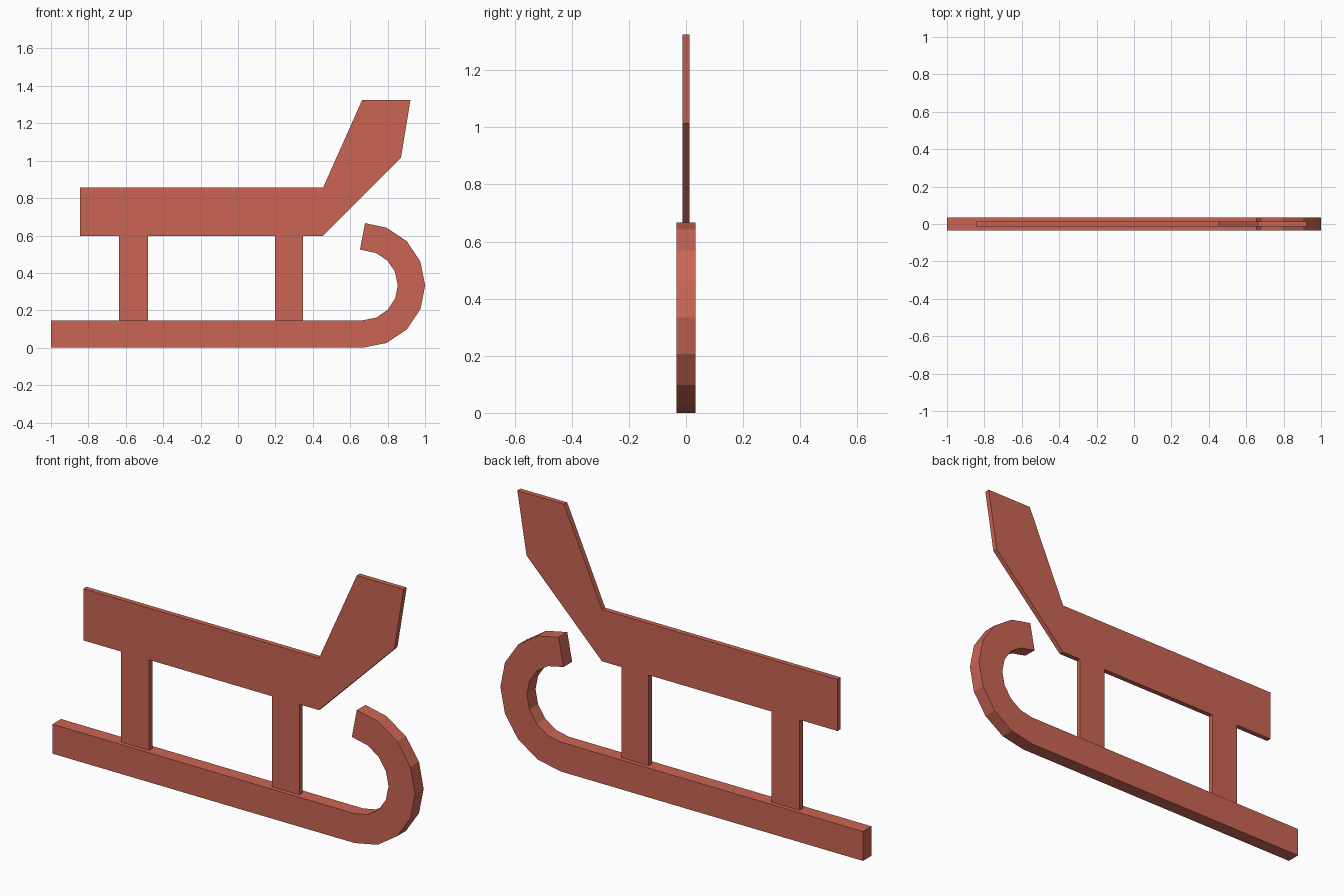
import bpy, bmesh, math

if "Cube" in bpy.data.objects:
    bpy.data.objects.remove(bpy.data.objects["Cube"])

red = bpy.data.materials.new("sled_red")
red.diffuse_color = (0.6, 0.13, 0.09, 1)
red.use_nodes = True
red.node_tree.nodes["Principled BSDF"].inputs["Base Color"].default_value = red.diffuse_color


def extrude_profile(name, outline, thickness):
    """Extrude a closed XZ outline symmetrically about y = 0."""
    bm = bmesh.new()
    h = thickness / 2
    face = bm.faces.new([bm.verts.new((x, -h, z)) for x, z in outline])
    new = bmesh.ops.extrude_face_region(bm, geom=[face])["geom"]
    verts = [v for v in new if isinstance(v, bmesh.types.BMVert)]
    bmesh.ops.translate(bm, verts=verts, vec=(0, thickness, 0))
    # Keep the back cap and restore the front cap if the extrusion removed it
    bmesh.ops.holes_fill(bm, edges=[e for e in bm.edges if e.is_boundary], sides=0)
    bmesh.ops.triangulate(bm, faces=[f for f in bm.faces if len(f.verts) > 4])
    bmesh.ops.recalc_face_normals(bm, faces=bm.faces)
    mesh = bpy.data.meshes.new(name)
    bm.to_mesh(mesh)
    bm.free()
    mesh.materials.append(red)
    obj = bpy.data.objects.new(name, mesh)
    bpy.context.collection.objects.link(obj)
    return obj


# Runner: straight bar with a curled front
CX, CZ, OUTER, INNER = 0.667, 0.3335, 0.3335, 0.187
TOP = CZ - INNER


def arc(radius):
    angles = [math.radians(-90 + 22.5 * k) for k in range(8)]
    return [(CX + radius * math.cos(a), CZ + radius * math.sin(a)) for a in angles]


curl = arc(OUTER) + [(0.679, 0.666), (0.652, 0.525)] + arc(INNER)[::-1]
extrude_profile("runner", [(-1, 0)] + curl + [(-1, TOP)], 0.068)

# Seat, sloped backrest and the two posts, cut from one flat board
SEAT_BOTTOM, SEAT_TOP = 0.598, 0.856
posts = []
for left, right in ((-0.636, -0.481), (0.197, 0.348)):
    posts += [(left, SEAT_BOTTOM), (left, TOP), (right, TOP), (right, SEAT_BOTTOM)]
back = [(0.455, SEAT_BOTTOM), (0.871, 1.014), (0.922, 1.325), (0.664, 1.325), (0.455, SEAT_TOP)]
extrude_profile("seat_and_posts",
                [(-0.845, SEAT_BOTTOM)] + posts + back + [(-0.845, SEAT_TOP)], 0.025)
